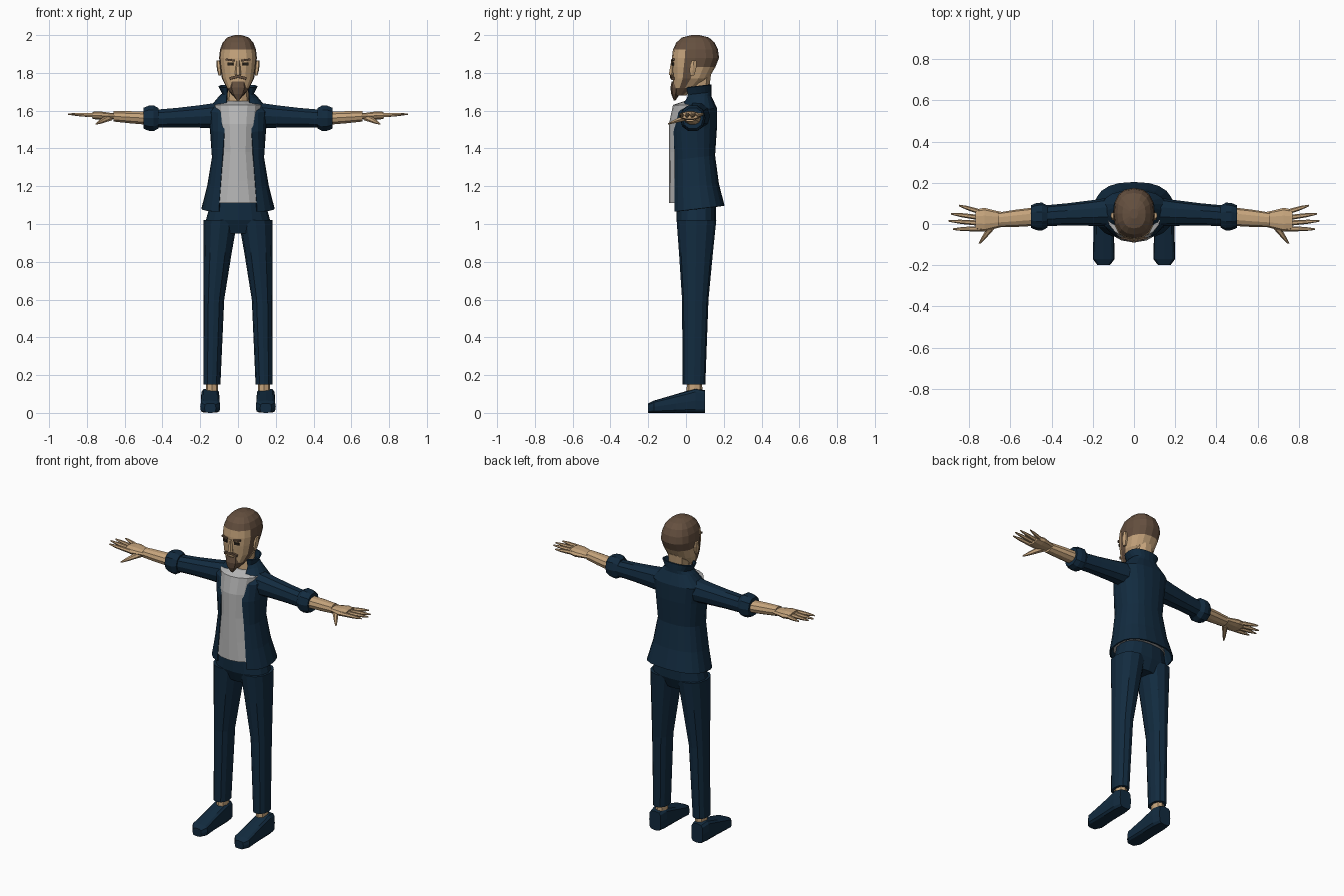
import bpy, bmesh
from math import sin, cos, pi, asin, copysign
from mathutils import Vector, Matrix

default_cube = bpy.data.objects.get("Cube")
if default_cube:
    bpy.data.objects.remove(default_cube, do_unlink=True)


def material(name, red, green, blue):
    mat = bpy.data.materials.new(name)
    mat.use_nodes = True
    colour = (red, green, blue, 1)
    mat.diffuse_color = colour
    mat.node_tree.nodes["Principled BSDF"].inputs["Base Color"].default_value = colour
    return mat


NAVY = material("navy cloth", .006, .024, .05)
SKIN = material("skin", .56, .37, .2)
HAIR = material("brown hair", .13, .08, .05)
GREY = material("grey shirt", .48, .48, .48)
DARK = material("dark eyes", .02, .015, .01)
SIDES = {"left": 1, "right": -1}


def finish(name, bm, materials, rule=None):
    bmesh.ops.recalc_face_normals(bm, faces=bm.faces[:])
    if rule:
        for face in bm.faces:
            face.material_index = rule(face.calc_center_median())
    mesh = bpy.data.meshes.new(name)
    bm.to_mesh(mesh)
    bm.free()
    for mat in materials:
        mesh.materials.append(mat)
    ob = bpy.data.objects.new(name, mesh)
    bpy.context.collection.objects.link(ob)
    return ob


def squared(value, power):
    """Push a sine or cosine outward, so that an ellipse becomes boxier."""
    return copysign(abs(value) ** (2 / power), value)


def bridge(bm, loops, closed):
    count = len(loops[0])
    for low, high in zip(loops, loops[1:]):
        for i in range(count if closed else count - 1):
            j = (i + 1) % count
            bm.faces.new((low[i], low[j], high[j], high[i]))


def loft(name, rings, *materials, axis="z", sides=12, power=2.2, mirror=1, rule=None):
    """Capped tube; each ring is a centre and the two radii across the axis."""
    bm = bmesh.new()
    loops = []
    for centre, wide, deep in rings:
        loop = []
        for i in range(sides):
            angle = 2 * pi * i / sides
            a = wide * squared(cos(angle), power)
            b = deep * squared(sin(angle), power)
            offset = {"x": (0, a, b), "y": (a, 0, b), "z": (a, b, 0)}[axis]
            point = Vector(centre) + Vector(offset)
            point.x *= mirror
            loop.append(bm.verts.new(point))
        loops.append(loop)
    bridge(bm, loops, True)
    bm.faces.new(loops[0])
    bm.faces.new(loops[-1])
    return finish(name, bm, materials, rule)


def tube(name, start, end, radii, mat, flat=1, **options):
    """Straight loft with evenly spaced radii; flat scales the second radius."""
    start, end, last = Vector(start), Vector(end), len(radii) - 1
    loft(name, [(start.lerp(end, i / last), r, r * flat) for i, r in enumerate(radii)],
         mat, **options)


def body(name, rings, *materials, **options):
    """Loft on the centre line; each ring is height, front, back and half width."""
    loft(name, [((0, (front + back) / 2, z), half, (back - front) / 2)
                for z, front, back, half in rings], *materials, **options)


def plate(name, location, size, mat, turn):
    bm = bmesh.new()
    bmesh.ops.create_cube(bm, size=1, matrix=Matrix.Diagonal((*size, 1)))
    ob = finish(name, bm, [mat])
    ob.location, ob.rotation_euler = location, turn


def chest_front(z):
    """The front is straight up to the chest, then slopes back to the collar."""
    return min(0, max(-.07, (z - 1.67) * .7))


def jacket(outline, segments=18, power=2.5, tilt=.12):
    """Open-fronted shell, with a gap that narrows towards the collar."""
    bm = bmesh.new()
    loops = []
    for z, half, back in outline:
        front = chest_front(z)
        gap = .1 - .07 * (z - 1.08)
        start = asin((gap / half) ** (power / 2))
        loop = []
        for i in range(segments + 1):
            angle = start + 2 * (pi - start) * i / segments
            dy = (front - back) / 2 * squared(cos(angle), power)
            loop.append(bm.verts.new((half * squared(sin(angle), power),
                                      (front + back) / 2 + dy, z + tilt * dy)))
        loops.append(loop)
    bridge(bm, loops, False)
    cloth = finish("jacket", bm, [NAVY]).modifiers.new("cloth thickness", "SOLIDIFY")
    cloth.thickness, cloth.offset = .008, 0


# Jacket: height, half width and back, from flared hem to standing collar
torso = [(1.08, .19, .2), (1.2, .16, .17), (1.35, .135, .15), (1.5, .145, .16), (1.6, .16, .16)]
collar = [(1.67, .1, .13), (1.69, .08, .13), (1.73, .1, .13)]
jacket(torso + collar)

# Shirt, slimmer than the jacket and bulging through its opening
shirt = [(z + .03, chest_front(z) - .02, back - .02, half - .03) for z, half, back in torso]
body("shirt", shirt + [(1.65, -.01, .12, .06)], GREY, sides=16, power=2)

# Trouser seat and neck
body("trouser_seat", [(.95, -.02, .13, .1), (1.02, -.05, .16, .17), (1.13, -.05, .16, .14)],
     NAVY, sides=16, power=2.4)
tube("neck", (0, .06, 1.6), (0, .075, 1.79), (.06, .055, .06), SKIN, sides=10)

for side, s in SIDES.items():
    # Trouser leg keeps a straight outer seam
    leg = [(.15, .045), (.6, .055), (.85, .075), (1.02, .09)]
    loft(side + "_trouser_leg",
         [((.183 - r, .04 + .015 * z, z), r, r + .015) for z, r in leg], NAVY, mirror=s)

    # Ankle, and shoe lofted heel to toe on a flat sole
    tube(side + "_ankle", (.138, .045, .09), (.138, .045, .19), (.033, .03), SKIN,
         flat=1.3, sides=8, mirror=s)
    shoe = [(.1, .12, .04), (.05, .13, .05), (-.05, .1, .05), (-.17, .065, .053), (-.2, .05, .03)]
    loft(side + "_shoe", [((.147, y, tall / 2), half, tall / 2) for y, tall, half in shoe],
         NAVY, axis="y", power=4, mirror=s)

    # Sleeve, rolled cuff, forearm and palm
    arm = dict(axis="x", sides=10, mirror=s)
    tube(side + "_sleeve", (.09, .06, 1.575), (.44, .04, 1.557), (.073, .062, .054, .05),
         NAVY, **arm)
    tube(side + "_cuff", (.42, .036, 1.56), (.5, .036, 1.56), (.053, .068, .066, .055),
         NAVY, flat=1.05, **arm)
    tube(side + "_forearm", (.48, .036, 1.56), (.66, .02, 1.57), (.045, .042, .036),
         SKIN, flat=.8, **arm)
    tube(side + "_palm", (.64, .022, 1.57), (.77, .02, 1.575), (.036, .046, .058, .05),
         SKIN, flat=.4, **arm)

    # Fingers fan out from the knuckles
    tips = {"little": (.85, .09), "ring": (.89, .05), "middle": (.9, .015), "index": (.88, -.025)}
    for i, (finger, (x, y)) in enumerate(tips.items()):
        tube(f"{side}_{finger}_finger", (.735, .055 - .026 * i, 1.574), (x, y, 1.582),
             (.013, .012, .01, .004), SKIN, axis="x", sides=6, power=2, mirror=s)
    tube(side + "_thumb", (.68, .0, 1.565), (.75, -.095, 1.53), (.024, .018, .013, .005),
         SKIN, flat=.8, axis="y", sides=6, power=2, mirror=s)


def head_colour(c):
    hair = c.z > 1.925 or (c.z > 1.83 and c.y > -.01)
    sideburn = 1.72 < c.z < 1.83 and abs(c.y) < .02
    chin = c.z < 1.72 and c.y < 0
    return int(hair or sideburn or chin)


# Head: jaw rings below a domed skull
jaw = [(1.68, -.06, 0, .03), (1.72, -.07, .06, .06), (1.77, -.07, .12, .085),
       (1.83, -.075, .155, .095)]
skull = []
for step in range(5):
    angle = step * pi / 8.5
    size = cos(angle) ** .7
    skull.append((1.88 + .12 * sin(angle), .05 - .125 * size, .05 + .125 * size, .1 * size))
body("head", jaw + skull, SKIN, HAIR, sides=16, power=2.4, rule=head_colour)

# Goatee and nose
tube("beard", (0, -.06, 1.655), (0, -.046, 1.755), (.007, .033, .046, .042), HAIR,
     flat=.7, sides=8)
tube("nose", (0, -.076, 1.79), (0, -.071, 1.865), (.017, .013, .008), SKIN, sides=6)

# Ears, eyes, brows and moustache halves
for side, s in SIDES.items():
    tube(side + "_ear", (.096, .032, 1.785), (.105, .042, 1.865), (.007, .011, .012, .008),
         SKIN, flat=1.7, sides=6, mirror=s)
    plate(side + "_eye", (s * .04, -.07, 1.847), (.032, .009, .014), DARK, (0, 0, s * .2))
    plate(side + "_brow", (s * .042, -.071, 1.868), (.046, .009, .01), HAIR,
          (0, -s * .12, s * .2))
    plate(side + "_moustache", (s * .021, -.073, 1.776), (.046, .016, .014), HAIR,
          (0, s * .25, s * .15))
